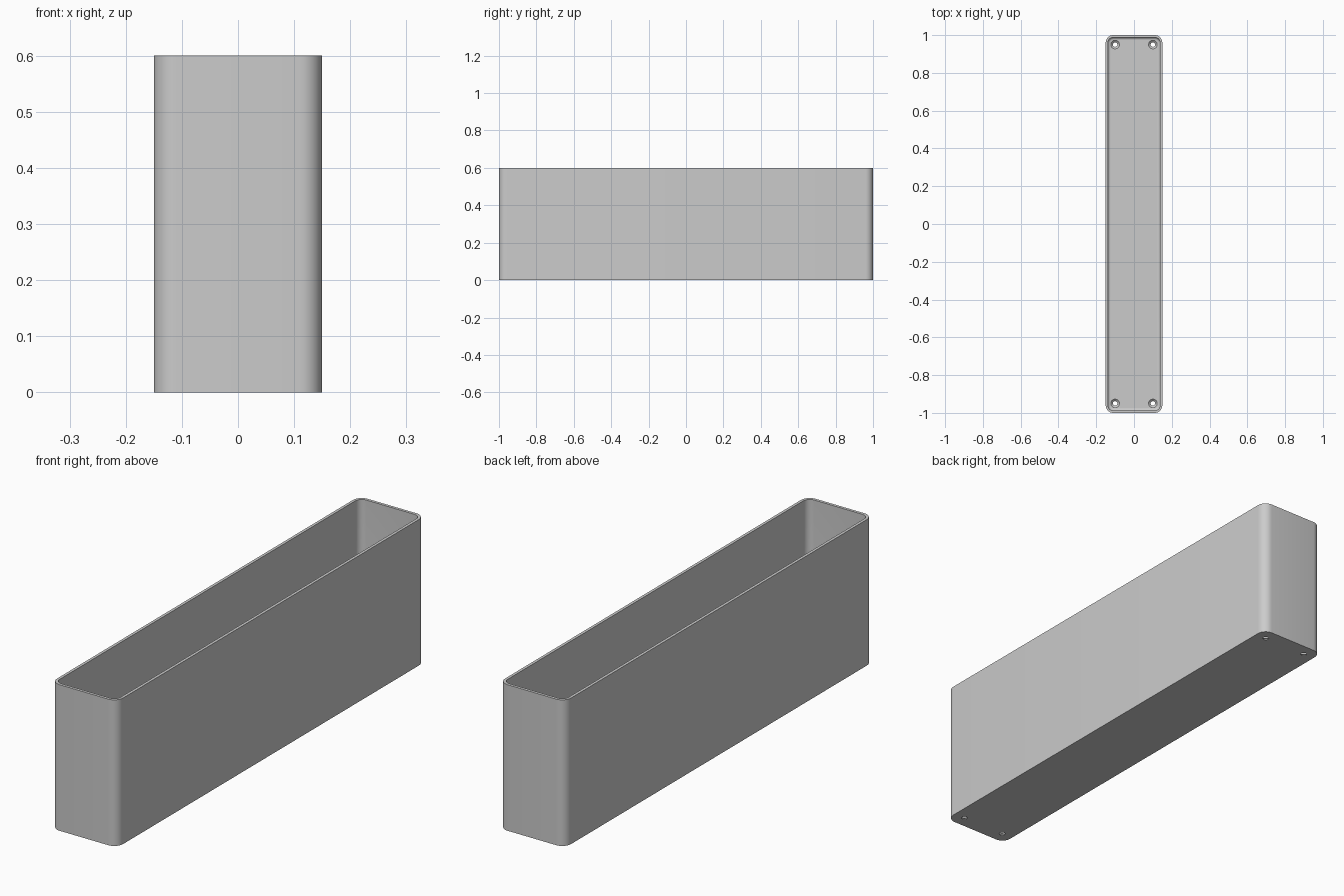
import bpy, bmesh
from math import sin, cos, pi, radians

if "Cube" in bpy.data.objects:
    bpy.data.objects.remove(bpy.data.objects["Cube"])

HALF_X, HALF_Y, HEIGHT = 0.15, 1.0, 0.6
CORNER, WALL, FLOOR, FILLET = 0.04, 0.012, 0.014, 0.014
STEPS = 8

grey = bpy.data.materials.new("plain grey")
grey.use_nodes = True
colour = (0.6, 0.6, 0.6, 1)
grey.diffuse_color = colour
grey.node_tree.nodes["Principled BSDF"].inputs["Base Color"].default_value = colour


def rounded_ring(inset, z):
    """Points of a rounded rectangle, inset from the outer wall."""
    r = CORNER - inset
    points = []
    for quarter, (sx, sy) in enumerate([(1, 1), (-1, 1), (-1, -1), (1, -1)]):
        for i in range(STEPS + 1):
            a = (quarter + i / STEPS) * pi / 2
            points.append((sx * (HALF_X - CORNER) + r * cos(a),
                           sy * (HALF_Y - CORNER) + r * sin(a), z))
    return points


def round_ring(x, y, radius, z, sides=32):
    return [(x + radius * cos(2 * pi * i / sides),
             y + radius * sin(2 * pi * i / sides), z) for i in range(sides)]


def add_skin(bm, rings):
    """Bridge successive rings and cap both ends."""
    loops = [[bm.verts.new(p) for p in ring] for ring in rings]
    for a, b in zip(loops, loops[1:]):
        for i in range(len(a)):
            j = (i + 1) % len(a)
            bm.faces.new((a[i], a[j], b[j], b[i]))
    bm.faces.new(loops[0][::-1])
    bm.faces.new(loops[-1])


def make_object(name, bm):
    bmesh.ops.recalc_face_normals(bm, faces=bm.faces)
    mesh = bpy.data.meshes.new(name)
    bm.to_mesh(mesh)
    bm.free()
    mesh.materials.append(grey)
    obj = bpy.data.objects.new(name, mesh)
    bpy.context.collection.objects.link(obj)
    return obj


# Open box: outer wall, flat rim, inner wall, filleted floor
rings = [rounded_ring(0, 0), rounded_ring(0, HEIGHT), rounded_ring(WALL, HEIGHT)]
for i in range(7):
    a = i / 6 * pi / 2
    rings.append(rounded_ring(WALL + FILLET * (1 - cos(a)),
                              FLOOR + FILLET * (1 - sin(a))))
bm = bmesh.new()
add_skin(bm, rings)
box = make_object("open_box", bm)

# Countersunk screw holes near the four floor corners
bm = bmesh.new()
for x in (-0.1, 0.1):
    for y in (-0.95, 0.95):
        add_skin(bm, [round_ring(x, y, r, z) for r, z in
                      ((0.012, -0.02), (0.012, 0.004),
                       (0.023, FLOOR), (0.023, FLOOR + 0.03))])
cutter = make_object("screw_hole_cutter", bm)
cutter.hide_render = True

cut = box.modifiers.new("screw holes", 'BOOLEAN')
cut.operation = 'DIFFERENCE'
cut.solver = 'EXACT'
cut.object = cutter

bpy.ops.object.select_all(action='DESELECT')
box.select_set(True)
bpy.context.view_layer.objects.active = box
bpy.ops.object.modifier_apply(modifier=cut.name)
bpy.data.objects.remove(cutter)
bpy.ops.object.shade_smooth_by_angle(angle=radians(30))
